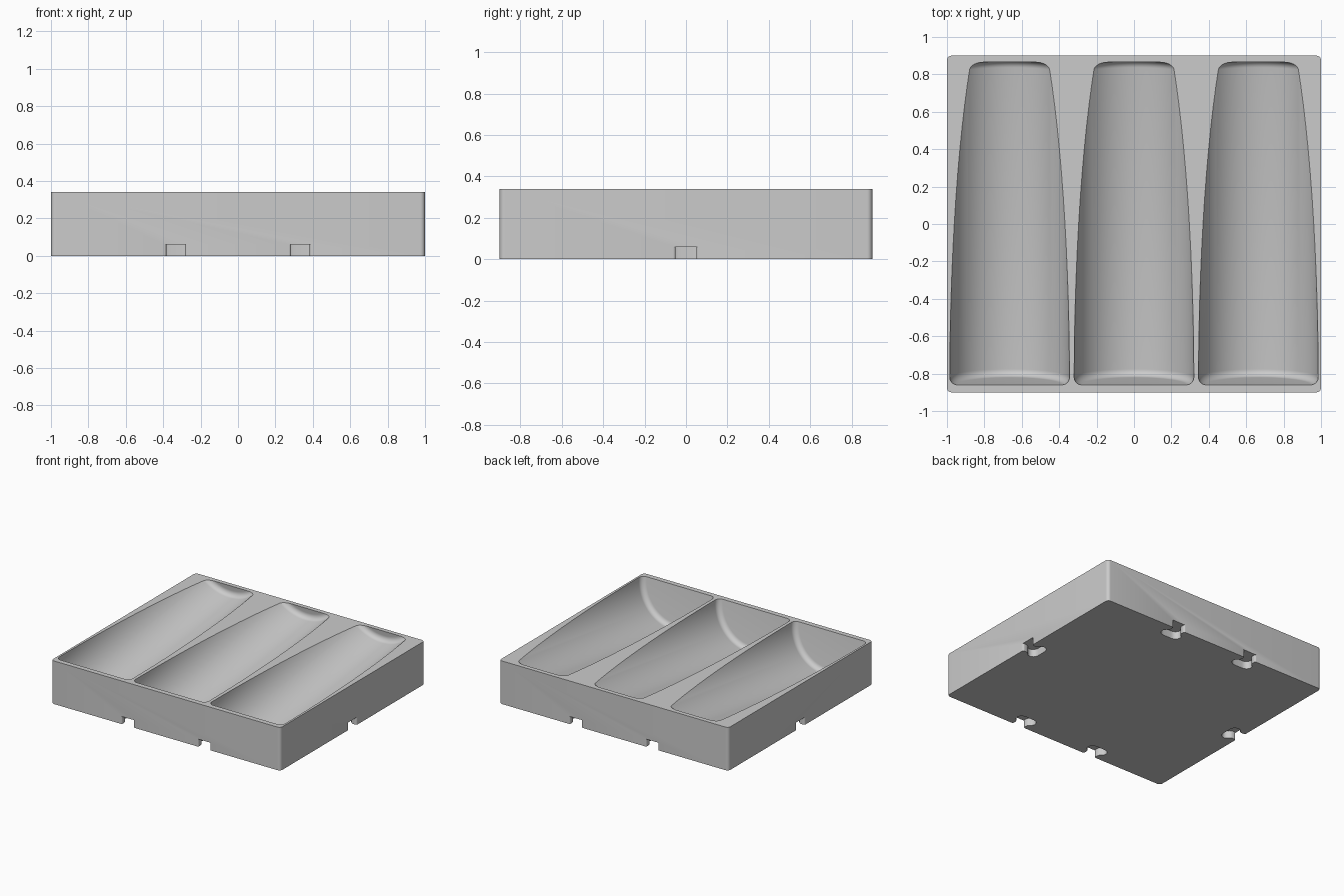
import bpy, bmesh, math
from mathutils import Matrix, Vector

if "Cube" in bpy.data.objects:
    bpy.data.objects.remove(bpy.data.objects["Cube"], do_unlink=True)

WIDTH, DEPTH, HEIGHT = 2.0, 1.8, 0.34
RADIUS, FILLET, PITCH = 0.32, 0.04, 0.665
SLOPE = math.atan(0.1425)

grey = bpy.data.materials.new("light_grey")
grey.use_nodes = True
colour = (0.6, 0.6, 0.6, 1)
grey.diffuse_color = colour
grey.node_tree.nodes["Principled BSDF"].inputs["Base Color"].default_value = colour


def make_object(name, bm):
    bmesh.ops.recalc_face_normals(bm, faces=bm.faces)
    mesh = bpy.data.meshes.new(name)
    bm.to_mesh(mesh)
    bm.free()
    mesh.materials.append(grey)
    obj = bpy.data.objects.new(name, mesh)
    bpy.context.collection.objects.link(obj)
    return obj


def arc(cx, cy, rx, ry, start, end, steps):
    angles = [math.radians(start + (end - start) * i / steps) for i in range(steps + 1)]
    return [(cx + rx * math.cos(a), cy + ry * math.sin(a)) for a in angles]


def prism(name, outline, z0, z1):
    bm = bmesh.new()
    face = bm.faces.new([bm.verts.new((x, y, z0)) for x, y in outline])
    new = bmesh.ops.extrude_face_region(bm, geom=[face])["geom"]
    bmesh.ops.translate(bm, vec=(0, 0, z1 - z0),
                        verts=[v for v in new if isinstance(v, bmesh.types.BMVert)])
    return make_object(name, bm)


# Tilted round-edged cylinder that hollows out one trough
def trough_cutter(x):
    length = (DEPTH - 0.075) * math.cos(SLOPE)
    r = RADIUS - FILLET
    profile = [(0, 0)] + arc(r, FILLET, FILLET, FILLET, -90, 0, 8)
    profile += arc(r, length - FILLET, FILLET, FILLET, 0, 90, 8) + [(0, length)]
    bm = bmesh.new()
    verts = [bm.verts.new((px, 0, pz)) for px, pz in profile]
    edges = [bm.edges.new(pair) for pair in zip(verts, verts[1:])]
    bmesh.ops.spin(bm, geom=verts + edges, cent=(0, 0, 0), axis=(0, 0, 1),
                   angle=math.tau, steps=96, use_duplicate=False)
    bmesh.ops.remove_doubles(bm, verts=bm.verts, dist=0.0001)
    place = Matrix.Translation((x, -0.86, HEIGHT)) @ Matrix.Rotation(SLOPE - math.pi / 2, 4, "X")
    bmesh.ops.transform(bm, matrix=place, verts=bm.verts)
    return make_object("trough_cutter", bm)


# Keyhole connector pocket: flared mouth, narrow neck, wide rounded head
def notch_cutter(x, y, angle):
    half = [(0.07, -0.02), (0.062, 0.0)]
    half += arc(0.062, 0.012, 0.012, 0.012, 270, 180, 4)[1:]
    half += [(0.05, 0.035)] + arc(0.035, 0.088, 0.048, 0.042, -60, 90, 12)
    outline = half + [(-px, py) for px, py in reversed(half)]
    turn = Matrix.Translation((x, y, 0)) @ Matrix.Rotation(angle, 4, "Z")
    outline = [(turn @ Vector((px, py, 0))).to_2d() for px, py in outline]
    return prism("notch_cutter", outline, -0.05, 0.06)


# Block with rounded upright corners
corner = 0.025
outline = []
for i, (sx, sy) in enumerate([(1, 1), (-1, 1), (-1, -1), (1, -1)]):
    outline += arc(sx * (WIDTH / 2 - corner), sy * (DEPTH / 2 - corner),
                   corner, corner, 90 * i, 90 * i + 90, 8)
tray = prism("tray", outline, 0, HEIGHT)

cutters = [trough_cutter(x) for x in (-PITCH, 0, PITCH)]
for x in (-1 / 3, 1 / 3):
    cutters += [notch_cutter(x, -DEPTH / 2, 0), notch_cutter(x, DEPTH / 2, math.pi)]
cutters += [notch_cutter(WIDTH / 2, 0, math.pi / 2), notch_cutter(-WIDTH / 2, 0, -math.pi / 2)]

# Carve the troughs and pockets
bpy.ops.object.select_all(action="DESELECT")
bpy.context.view_layer.objects.active = tray
tray.select_set(True)
for cutter in cutters:
    mod = tray.modifiers.new("carve", "BOOLEAN")
    mod.operation, mod.solver, mod.object = "DIFFERENCE", "EXACT", cutter
    bpy.ops.object.modifier_apply(modifier=mod.name)
    bpy.data.objects.remove(cutter, do_unlink=True)
bpy.ops.object.shade_smooth_by_angle(angle=math.radians(30))
